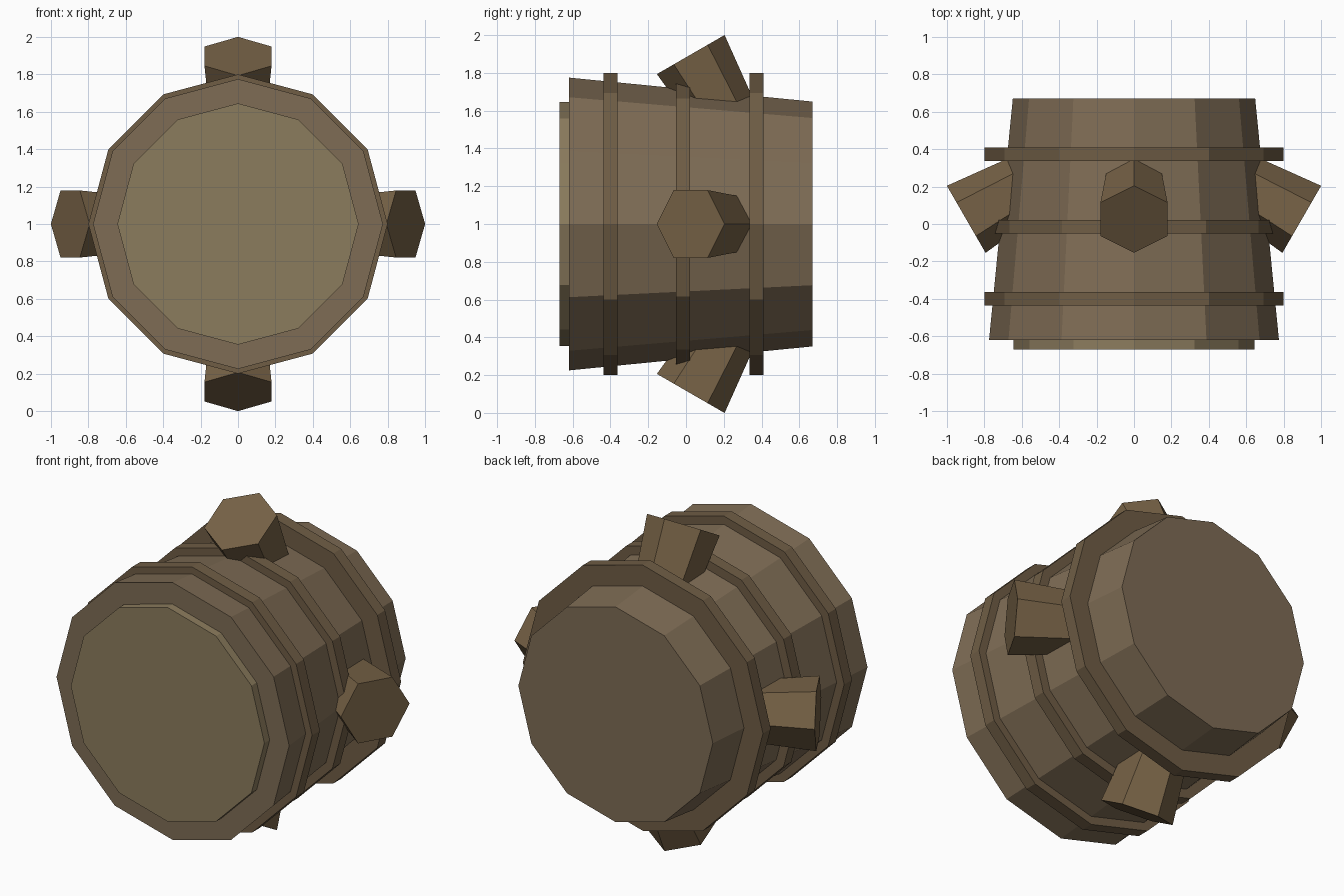
import bpy, bmesh
from math import sin, cos, pi, radians
from mathutils import Matrix, Vector

if "Cube" in bpy.data.objects:
    bpy.data.objects.remove(bpy.data.objects["Cube"])


def material(name, color):
    m = bpy.data.materials.new(name)
    m.diffuse_color = (*color, 1)
    m.use_nodes = True
    m.node_tree.nodes["Principled BSDF"].inputs["Base Color"].default_value = m.diffuse_color
    return m


WOOD = material("wood", (0.21, 0.15, 0.09))
PALE = material("pale_wood", (0.26, 0.20, 0.11))
HOOP = material("hoop_brown", (0.16, 0.11, 0.06))
PLUG = material("plug_brown", (0.18, 0.12, 0.06))


def prism(name, sides, profile, mat, xform):
    """Flat-faced lathe along local z; profile is a list of (radius, height)."""
    bm = bmesh.new()
    rings = [[bm.verts.new((r * cos(2 * pi * i / sides), r * sin(2 * pi * i / sides), h))
              for i in range(sides)] for r, h in profile]
    for a, b in zip(rings, rings[1:]):
        for i in range(sides):
            j = (i + 1) % sides
            bm.faces.new((a[i], a[j], b[j], b[i]))
    bm.faces.new(rings[0][::-1])
    bm.faces.new(rings[-1])
    bm.transform(xform)
    bmesh.ops.recalc_face_normals(bm, faces=bm.faces)
    me = bpy.data.meshes.new(name)
    bm.to_mesh(me)
    bm.free()
    me.materials.append(mat)
    ob = bpy.data.objects.new(name, me)
    bpy.context.collection.objects.link(ob)
    return ob


# local z runs from front to back (+y), axis at height 1
AXIS = Matrix.Translation((0, 0, 1)) @ Matrix.Rotation(radians(-90), 4, 'X')

# tapered barrel and the raised front lid
prism("barrel_body", 12, [(0.775, -0.62), (0.648, 0.67)], WOOD, AXIS)
prism("front_lid", 12, [(0.645, -0.67), (0.645, -0.60)], PALE, AXIS)

# three hoops
for name, y, r in (("front_hoop", -0.40, 0.80), ("middle_hoop", -0.015, 0.768), ("back_hoop", 0.373, 0.80)):
    prism(name, 12, [(r, y - 0.037), (r, y + 0.037)], HOOP, AXIS)

# four hexagonal plugs leaning forward
u, w, n = Vector((0, 0.866, 0.5)), Vector((1, 0, 0)), Vector((0, -0.5, 0.866))
frame = Matrix((u, w, n)).transposed().to_4x4()
frame.translation = (0, 0.025, 0.897)
for k, name in enumerate(("top_plug", "right_plug", "bottom_plug", "left_plug")):
    spin = Matrix.Translation((0, 0, 1)) @ Matrix.Rotation(k * pi / 2, 4, 'Y')
    prism(name, 6, [(0.166, -0.4), (0.207, 0)], PLUG, spin @ frame)
